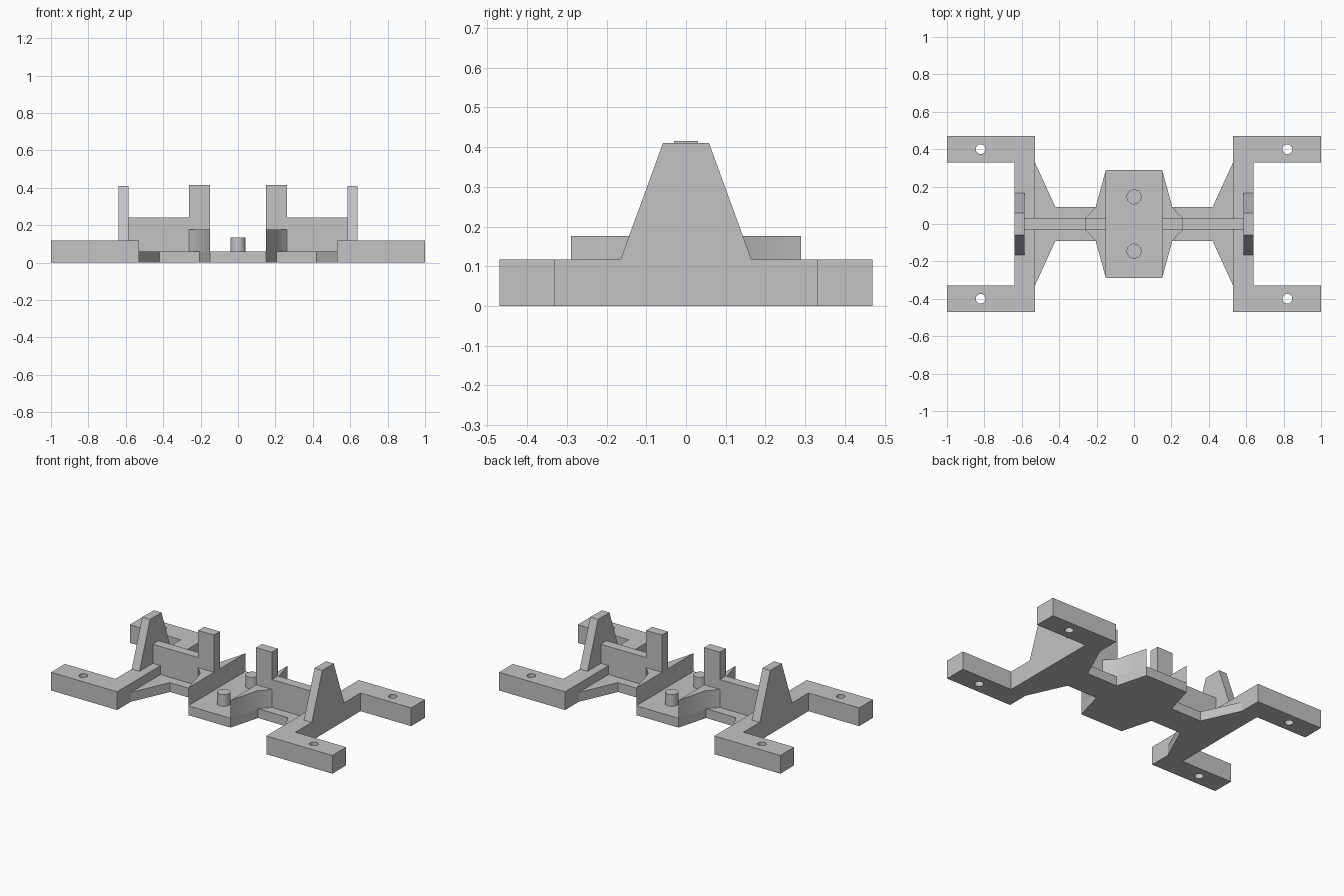
import bpy, bmesh, math
from mathutils import Matrix, Vector

cube = bpy.data.objects.get("Cube")
if cube:
    bpy.data.objects.remove(cube, do_unlink=True)

GREY = (0.55, 0.55, 0.55, 1)
grey = bpy.data.materials.new("plain grey")
grey.use_nodes = True
grey.diffuse_color = GREY
grey.node_tree.nodes["Principled BSDF"].inputs["Base Color"].default_value = GREY


def finish(name, bm):
    bmesh.ops.recalc_face_normals(bm, faces=bm.faces)
    mesh = bpy.data.meshes.new(name)
    bm.to_mesh(mesh)
    bm.free()
    mesh.materials.append(grey)
    obj = bpy.data.objects.new(name, mesh)
    bpy.context.collection.objects.link(obj)
    return obj


def extrude_profile(name, points, offset):
    """Extrude a flat closed profile along the offset vector."""
    bm = bmesh.new()
    face = bm.faces.new([bm.verts.new(p) for p in points])
    moved = bmesh.ops.extrude_face_region(bm, geom=[face])["geom"]
    verts = [g for g in moved if isinstance(g, bmesh.types.BMVert)]
    bmesh.ops.translate(bm, verts=verts, vec=Vector(offset))
    return finish(name, bm)


def slab(name, outline, z0, z1):
    return extrude_profile(name, [(x, y, z0) for x, y in outline], (0, 0, z1 - z0))


def box(name, x0, x1, y, z0, z1):
    return slab(name, [(x0, -y), (x1, -y), (x1, y), (x0, y)], z0, z1)


def cylinder(name, x, y, radius, z0, z1):
    bm = bmesh.new()
    bmesh.ops.create_cone(bm, cap_ends=True, segments=32, radius1=radius,
                          radius2=radius, depth=z1 - z0,
                          matrix=Matrix.Translation((x, y, (z0 + z1) / 2)))
    return finish(name, bm)


def smooth(obj, degrees=35):
    bpy.ops.object.select_all(action='DESELECT')
    obj.select_set(True)
    bpy.context.view_layer.objects.active = obj
    bpy.ops.object.shade_smooth_by_angle(angle=math.radians(degrees))


def both_ends(half):
    """Complete an outline by reflecting it across the y axis line."""
    return half + [(x, -y) for x, y in reversed(half)]


# Low floor plate with a narrow waist on either side of the centre
quarter = [(0.15, 0.29), (0.205, 0.09), (0.42, 0.09), (0.53, 0.33)]
back_edge = [(-x, y) for x, y in reversed(quarter)] + quarter
slab("floor_plate", both_ends(back_edge), 0, 0.06)

# Two pegs on the centre plate
for name, y in (("front_peg", -0.145), ("back_peg", 0.145)):
    smooth(cylinder(name, 0, y, 0.04, 0.06, 0.135))

for side, s in (("left", 1), ("right", -1)):
    # C-shaped end frame
    arm = [(0.53, 0.47), (1, 0.47), (1, 0.33), (0.64, 0.33)]
    frame = slab(side + "_end_frame", both_ends([(s * x, y) for x, y in arm]), 0, 0.117)

    # Screw holes through the arms
    for y in (-0.4, 0.4):
        cutter = cylinder("hole_cutter", s * 0.82, y, 0.026, -0.1, 0.3)
        cutter.hide_render = True
        cut = frame.modifiers.new("hole", 'BOOLEAN')
        cut.operation, cut.solver, cut.object = 'DIFFERENCE', 'EXACT', cutter
        bpy.context.view_layer.objects.active = frame
        bpy.ops.object.modifier_apply(modifier=cut.name)
        bpy.data.objects.remove(cutter, do_unlink=True)
    smooth(frame)

    # Tapered upright fin on the end frame
    fin = [(s * 0.585, y, z) for y, z in
           ((-0.165, 0.117), (0.165, 0.117), (0.058, 0.41), (-0.058, 0.41))]
    extrude_profile(side + "_fin", fin, (s * 0.055, 0, 0))

    # Wedge-shaped side wall of the centre bay
    wall = both_ends([(s * 0.15, 0.29), (s * 0.205, 0.09), (s * 0.262, 0.03)])
    smooth(slab(side + "_bay_wall", wall, 0.06, 0.176))

    # Square post above the wall, and the rib joining it to the fin
    box(side + "_post", s * 0.15, s * 0.262, 0.03, 0.176, 0.415)
    box(side + "_rib", s * 0.262, s * 0.585, 0.03, 0.06, 0.24)
